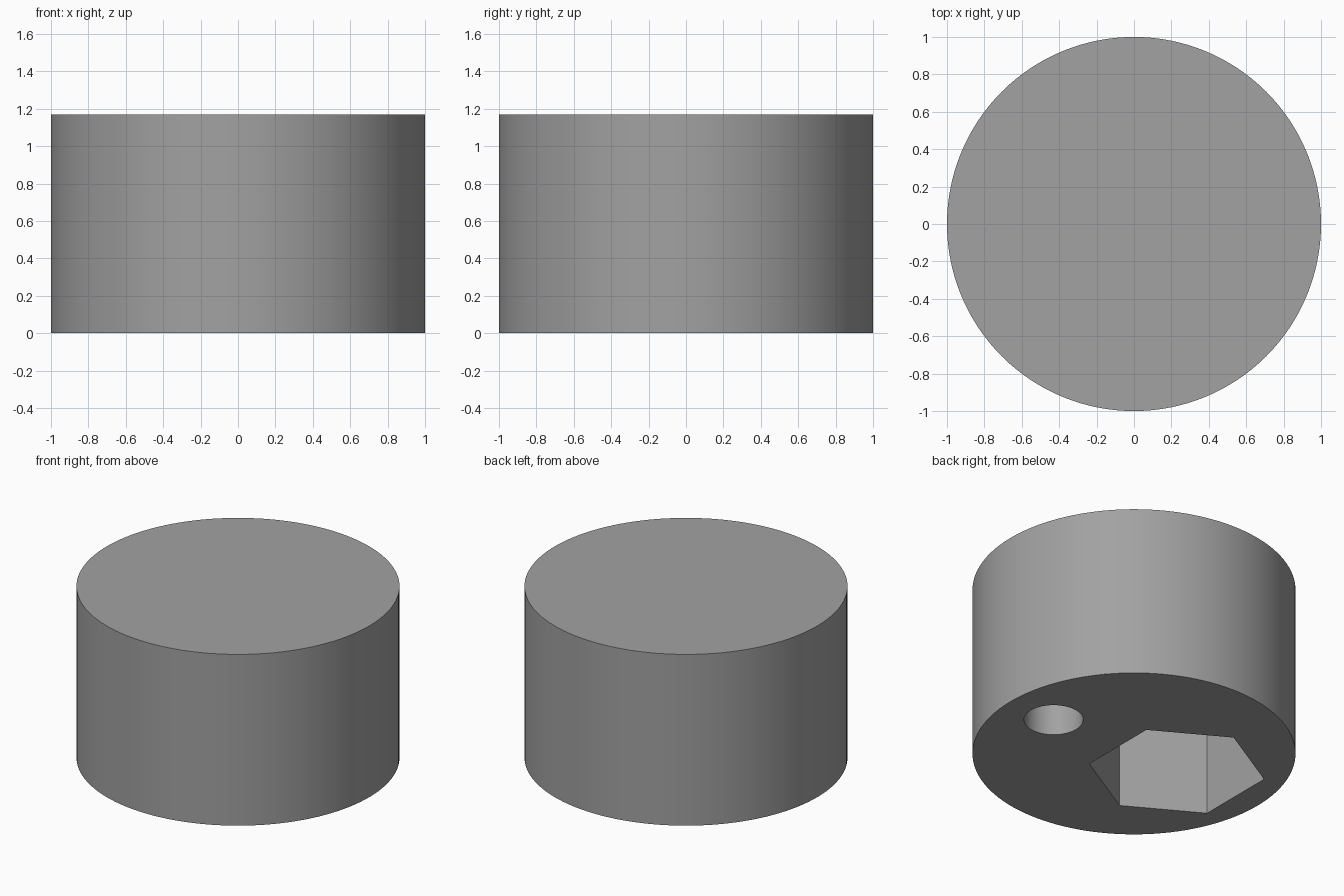
import bpy
import math

if "Cube" in bpy.data.objects:
    bpy.data.objects.remove(bpy.data.objects["Cube"])

HEIGHT = 1.17
grey = bpy.data.materials.new("mid_grey")
grey.diffuse_color = (0.36, 0.36, 0.36, 1.0)
grey.use_nodes = True
grey.node_tree.nodes["Principled BSDF"].inputs["Base Color"].default_value = grey.diffuse_color


def prism(name, sides, radius, x, z0, z1, turn=0.0):
    """Upright prism between two heights."""
    bpy.ops.mesh.primitive_cylinder_add(
        vertices=sides, radius=radius, depth=z1 - z0,
        location=(x, 0, (z0 + z1) / 2), rotation=(0, 0, turn))
    obj = bpy.context.object
    obj.name = name
    obj.data.materials.append(grey)
    return obj


# Solid round body
body = prism("round_body", 128, 1.0, 0, 0, HEIGHT)

# Blind hexagonal socket and small round hole, open on the underside
cutters = [
    prism("hex_socket_cutter", 6, 0.549, -0.345, -0.1, 0.92),
    prism("pin_hole_cutter", 64, 0.183, 0.65, -0.1, 0.92),
]
for cutter in cutters:
    cutter.hide_render = True
    mod = body.modifiers.new(cutter.name, "BOOLEAN")
    mod.operation = "DIFFERENCE"
    mod.solver = "EXACT"
    mod.object = cutter

# Apply the cuts and remove the cutters
bpy.ops.object.select_all(action="DESELECT")
body.select_set(True)
bpy.context.view_layer.objects.active = body
for mod in list(body.modifiers):
    bpy.ops.object.modifier_apply(modifier=mod.name)
for cutter in cutters:
    bpy.data.objects.remove(cutter, do_unlink=True)

# Smooth round walls, crisp rims and socket corners
bpy.ops.object.shade_smooth_by_angle(angle=math.radians(30))
